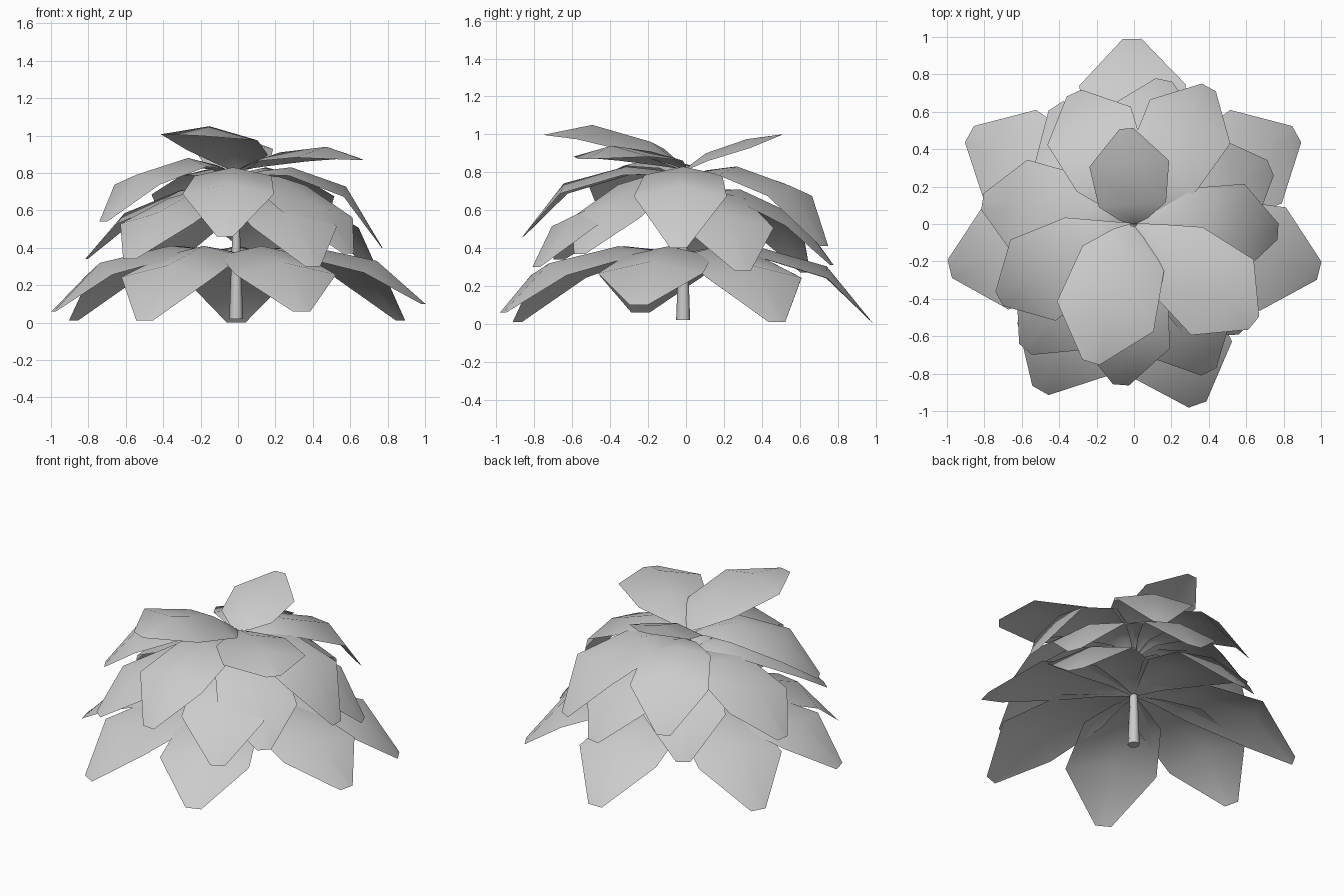
import bpy, bmesh
from mathutils import Vector

if "Cube" in bpy.data.objects:
    bpy.data.objects.remove(bpy.data.objects["Cube"])

# Leaf outline: fraction along the leaf, half width
STATIONS = [(0.02, 0.018), (0.15, 0.10), (0.37, 0.24), (0.75, 0.285), (1.0, 0.05)]


def leaf(name, tip, rise, hold, bump, width, roll=0.0, power=1.0):
    """Arched blade from the stem to the tip, folded down along its midrib."""
    x, y, zt = tip
    side = Vector((-y, x, 0)).normalized()
    shoulder = hold * rise[2] + (1 - hold) * zt + bump
    heights = [*rise, shoulder, zt]
    bm = bmesh.new()
    rows = []
    for (s, w), z in zip(STATIONS, heights):
        w *= width
        s = s ** power
        centre = Vector((x * s, y * s, z))
        fold = -0.22 * w if s < 1 else 0
        rows.append([bm.verts.new(centre + side * w * k + Vector((0, 0, fold * abs(k) - roll * w * k)))
                     for k in (-1, 0, 1)])
    for a, b in zip(rows, rows[1:]):
        for i in range(2):
            bm.faces.new((a[i], b[i], b[i + 1], a[i + 1]))
    bmesh.ops.recalc_face_normals(bm, faces=bm.faces)
    if sum(f.normal.z for f in bm.faces) < 0:
        bmesh.ops.reverse_faces(bm, faces=bm.faces)
    for f in bm.faces:
        f.smooth = True
    mesh = bpy.data.meshes.new(name)
    bm.to_mesh(mesh)
    bm.free()
    bpy.context.collection.objects.link(bpy.data.objects.new(name, mesh))


# Tiers: name, rising heights, shoulder hold, shoulder bump, width, roll, power, leaf tips
tiers = [
    ("bottom_leaf", (0.36, 0.39, 0.41), 0.74, 0, 1.0, 0, 1, [
        (-0.01, 0.99, 0.0), (0.87, 0.48, 0.01), (0.99, -0.25, 0.10), (0.34, -0.965, 0.06),
        (-0.5, -0.89, 0.01), (-0.985, -0.24, 0.06), (-0.88, 0.48, 0.01)]),
    ("lower_middle_leaf", (0.63, 0.70, 0.71), 0.66, 0, 0.9, 0, 1, [
        (0.40, -0.79, 0.30), (0.73, 0.30, 0.28), (0.16, 0.77, 0.31),
        (-0.42, 0.63, 0.27), (-0.81, 0.12, 0.34), (-0.58, -0.67, 0.34)]),
    ("upper_middle_leaf", (0.76, 0.81, 0.83), 0.76, 0, 0.86, 0, 1, [
        (-0.07, -0.86, 0.46), (0.77, -0.04, 0.40),
        (0.40, 0.73, 0.41), (-0.32, 0.70, 0.45)]),
    ("upper_right_leaf", (0.74, 0.79, 0.78), 0.6, 0, 0.87, 0, 1, [(0.59, -0.56, 0.37)]),
    ("upper_left_leaf", (0.77, 0.84, 0.88), 0.74, 0, 0.87, 0, 1, [(-0.72, -0.40, 0.54)]),
    ("top_front_leaf", (0.81, 0.86, 0.96), 0.5, 0.07, 0.95, 0.06, 1.4, [(-0.23, -0.74, 1.0)]),
    ("top_right_leaf", (0.82, 0.855, 0.91), 0.5, 0.05, 0.92, 0, 1.05, [(0.64, -0.53, 0.87)]),
    ("top_back_leaf", (0.81, 0.84, 0.90), 0.5, 0.025, 0.75, 0, 1.6, [(-0.04, 0.51, 1.0)]),
]
for name, rise, hold, bump, width, roll, power, tips in tiers:
    for tip in tips:
        leaf(name, tip, rise, hold, bump, width, roll, power)

# Tapered stem in two lengths
for name, z0, z1, r0, r1 in [("lower_stem", 0.02, 0.38, 0.037, 0.024),
                             ("upper_stem", 0.38, 0.82, 0.024, 0.012)]:
    bpy.ops.mesh.primitive_cone_add(vertices=8, radius1=r0, radius2=r1, depth=z1 - z0,
                                    location=(-0.01, -0.015, (z0 + z1) / 2))
    bpy.context.object.name = name
    bpy.ops.object.shade_smooth_by_angle(angle=1.0)
